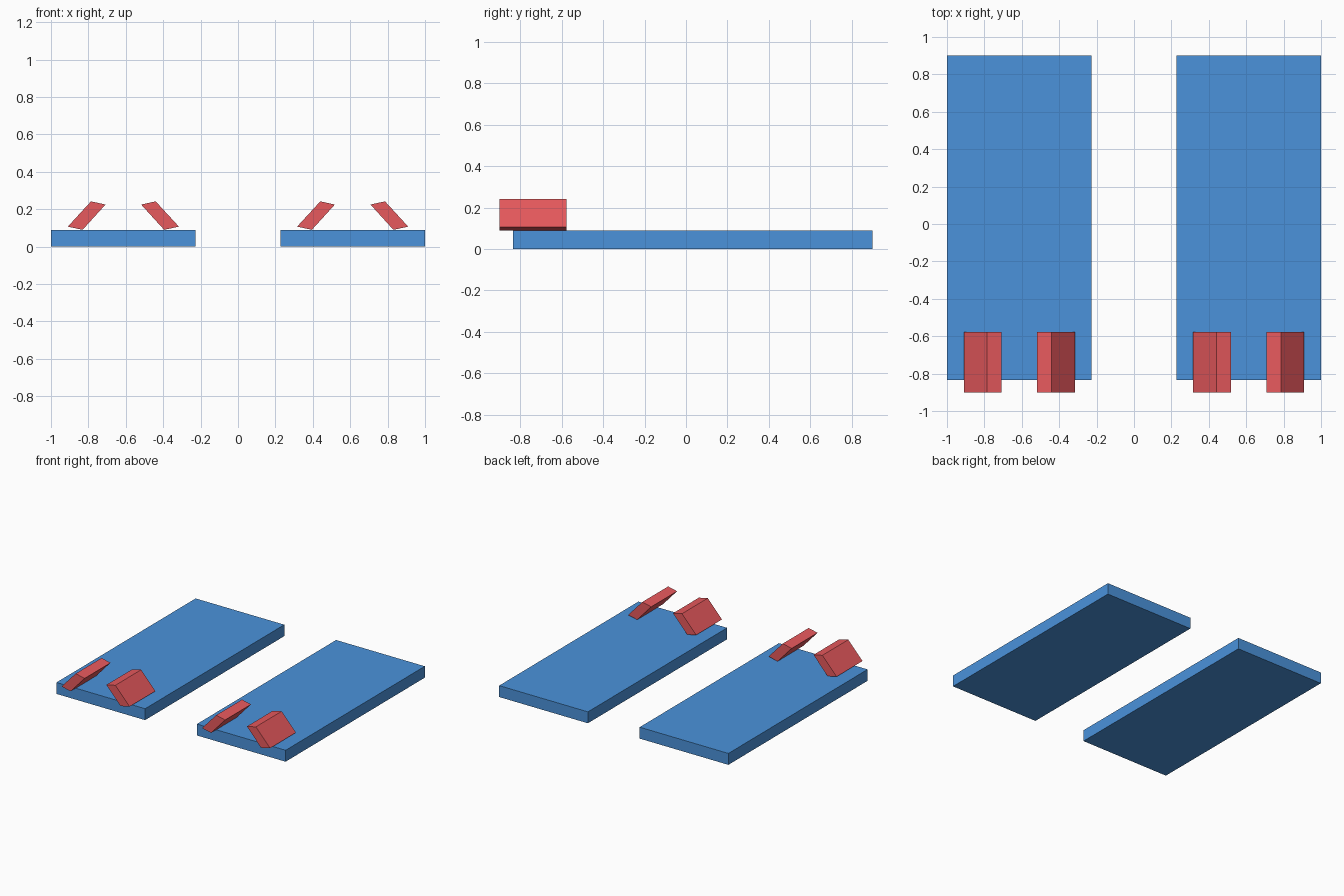
import bpy, bmesh

if "Cube" in bpy.data.objects:
    bpy.data.objects.remove(bpy.data.objects["Cube"])

def material(name, color):
    m = bpy.data.materials.new(name)
    m.diffuse_color = color
    m.use_nodes = True
    m.node_tree.nodes["Principled BSDF"].inputs["Base Color"].default_value = m.diffuse_color
    return m

def prism(name, profile, y0, y1, mat):
    """Extrude an x-z profile along y."""
    bm = bmesh.new()
    face = bm.faces.new([bm.verts.new((x, y0, z)) for x, z in profile])
    ext = bmesh.ops.extrude_face_region(bm, geom=[face])
    verts = [v for v in ext["geom"] if isinstance(v, bmesh.types.BMVert)]
    bmesh.ops.translate(bm, verts=verts, vec=(0, y1 - y0, 0))
    bmesh.ops.recalc_face_normals(bm, faces=bm.faces[:])
    me = bpy.data.meshes.new(name)
    bm.to_mesh(me)
    bm.free()
    me.materials.append(mat)
    ob = bpy.data.objects.new(name, me)
    bpy.context.collection.objects.link(ob)
    return ob

blue = material("blue", (0.07, 0.29, 0.71, 1))
red = material("red", (0.8, 0.1, 0.11, 1))

# half-section coordinates measured from each board's centre line
half_width, thickness, centre = 0.387, 0.09, 0.613
flap = [(0.297, 0.107), (0.218, 0.09), (0.095, 0.225), (0.173, 0.242)]

for side, cx in (("left", -centre), ("right", centre)):
    # flat board
    board = [(cx - half_width, 0), (cx + half_width, 0),
             (cx + half_width, thickness), (cx - half_width, thickness)]
    prism(f"{side}_board", board, -0.835, 0.9, blue)
    # pair of inward-leaning flaps at the front end
    for edge, s in (("outer_left", -1), ("outer_right", 1)):
        prism(f"{side}_board_flap_{edge[6:]}",
              [(cx + s * x, z) for x, z in flap], -0.9, -0.578, red)
